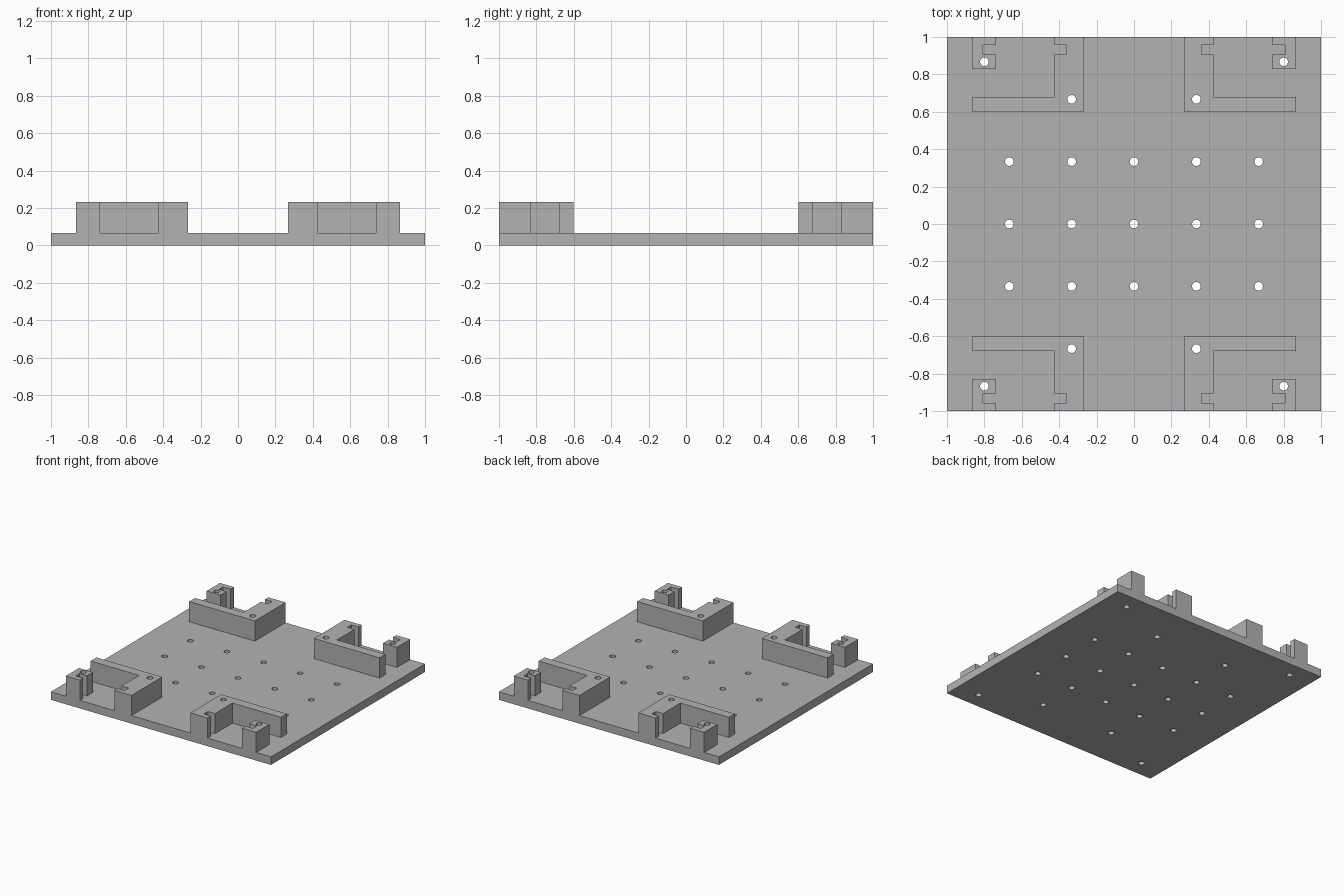
import bpy
import bmesh
from mathutils import Matrix

if "Cube" in bpy.data.objects:
    bpy.data.objects.remove(bpy.data.objects["Cube"])

PLATE_TOP = 0.066
BLOCK_TOP = 0.232
HOLE_RADIUS = 0.023

grey = bpy.data.materials.new("plain grey")
grey.use_nodes = True
grey.diffuse_color = (0.45, 0.45, 0.45, 1)
grey.node_tree.nodes["Principled BSDF"].inputs["Base Color"].default_value = grey.diffuse_color


def make_object(name, bm):
    bmesh.ops.recalc_face_normals(bm, faces=bm.faces)
    mesh = bpy.data.meshes.new(name)
    bm.to_mesh(mesh)
    bm.free()
    mesh.materials.append(grey)
    obj = bpy.data.objects.new(name, mesh)
    bpy.context.collection.objects.link(obj)
    return obj


def extrude_outline(name, outline, bottom, top, sx=1, sy=1):
    """Upright solid from a plan outline, mirrored into a quadrant."""
    bm = bmesh.new()
    face = bm.faces.new([bm.verts.new((x * sx, y * sy, bottom)) for x, y in outline])
    grown = bmesh.ops.extrude_face_region(bm, geom=[face])["geom"]
    bmesh.ops.translate(bm, vec=(0, 0, top - bottom),
                        verts=[v for v in grown if isinstance(v, bmesh.types.BMVert)])
    return make_object(name, bm)


def drill(obj, centres):
    """Cut round through holes, then drop the cutter."""
    bm = bmesh.new()
    for x, y in centres:
        bmesh.ops.create_cone(bm, cap_ends=True, segments=32, radius1=HOLE_RADIUS,
                              radius2=HOLE_RADIUS, depth=1, matrix=Matrix.Translation((x, y, 0)))
    cutter = make_object("hole_cutter", bm)
    cutter.hide_render = True
    mod = obj.modifiers.new("holes", "BOOLEAN")
    mod.operation = "DIFFERENCE"
    mod.solver = "EXACT"
    mod.object = cutter
    bpy.context.view_layer.update()
    evaluated = obj.evaluated_get(bpy.context.evaluated_depsgraph_get())
    drilled = bpy.data.meshes.new_from_object(evaluated)
    obj.modifiers.clear()
    obj.data = drilled
    bpy.data.objects.remove(cutter)


# Plan outlines for one corner
bracket_outline = [(0.268, 0.602), (0.865, 0.602), (0.865, 0.678), (0.424, 0.678),
                   (0.424, 0.905), (0.36, 0.905), (0.36, 0.957), (0.424, 0.957),
                   (0.424, 1), (0.268, 1)]
post_outline = [(0.738, 0.829), (0.865, 0.829), (0.865, 1), (0.738, 1),
                (0.738, 0.957), (0.806, 0.957), (0.806, 0.905), (0.738, 0.905)]
bracket_hole = (1 / 3, 2 / 3)
post_hole = (0.8, 0.867)

# Corner brackets and notched posts
plate_holes = [(i / 3, j / 3) for i in range(-2, 3) for j in range(-1, 2)]
for sx, side in ((1, "left"), (-1, "right")):
    for sy, end in ((-1, "front"), (1, "back")):
        for part, outline, (hx, hy) in (("bracket", bracket_outline, bracket_hole),
                                        ("post", post_outline, post_hole)):
            block = extrude_outline(f"{end}_{side}_{part}", outline,
                                    PLATE_TOP, BLOCK_TOP, sx, sy)
            hole = (hx * sx, hy * sy)
            drill(block, [hole])
            plate_holes.append(hole)

# Base plate with its grid of holes
plate = extrude_outline("base_plate", [(-1, -1), (1, -1), (1, 1), (-1, 1)], 0, PLATE_TOP)
drill(plate, plate_holes)
